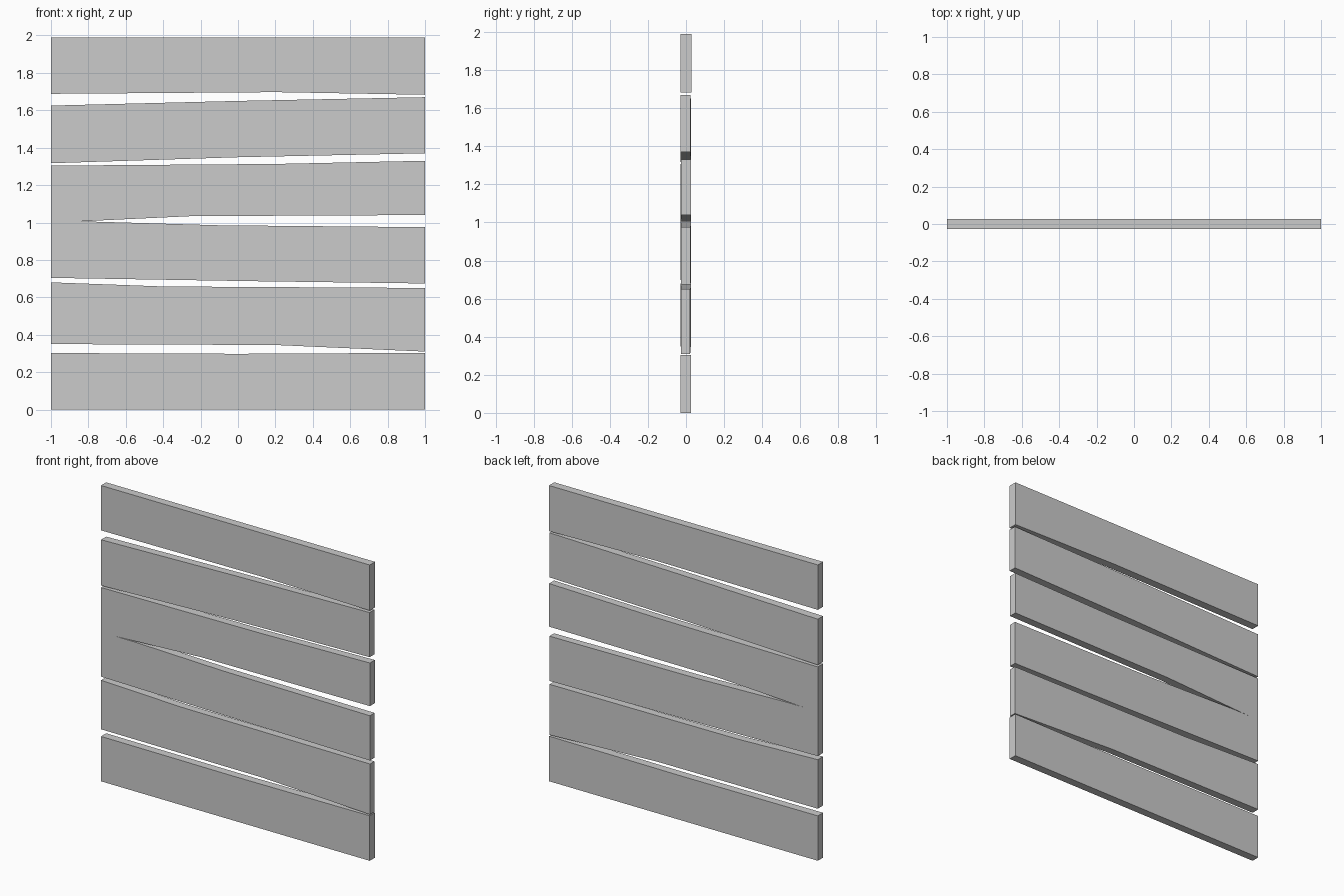
import bpy, bmesh

if "Cube" in bpy.data.objects:
    bpy.data.objects.remove(bpy.data.objects["Cube"])

# Each plank: bottom edge (x, z), top edge (x, z), front y, back y at the right end
PLANKS = [
    ([(-1, 0), (1, 0)], [(-1, .302), (0, .298), (1, .303)], -.028, .027),
    ([(-1, .35), (.2, .345), (1, .31)], [(-1, .68), (-.4, .658), (1, .65)], -.025, .022),
    ([(-1, .704), (.1, .686), (1, .674)], [(-1, 1.005), (-.75, 1.004), (-.1, .985), (1, .975)], -.026, .024),
    ([(-1, 1.002), (-.85, 1.006), (-.25, 1.034), (1, 1.04)], [(-1, 1.304), (.2, 1.313), (1, 1.33)], -.026, .027),
    ([(-1, 1.317), (0, 1.349), (1, 1.37)], [(-1, 1.625), (0, 1.65), (1, 1.67)], -.028, .023),
    ([(-1, 1.688), (.2, 1.697), (1, 1.683)], [(-1, 1.99), (1, 1.99)], -.028, .028),
]


def plank(name, bottom, top, front, back):
    bm = bmesh.new()
    outline = bottom + top[::-1]

    # thickness drifts slightly from the left end to the right end
    def side(y_left, y_right):
        return [bm.verts.new((x, y_left + (y_right - y_left) * (x + 1) / 2, z))
                for x, z in outline]

    f, b = side(-.028, front), side(.027, back)
    bm.faces.new(f)
    bm.faces.new(b[::-1])
    n = len(outline)
    for i in range(n):
        j = (i + 1) % n
        bm.faces.new((f[i], b[i], b[j], f[j]))
    bmesh.ops.recalc_face_normals(bm, faces=bm.faces)
    mesh = bpy.data.meshes.new(name)
    bm.to_mesh(mesh)
    bm.free()
    bpy.context.collection.objects.link(bpy.data.objects.new(name, mesh))


# Stack of uneven wooden planks
for i, data in enumerate(PLANKS):
    plank(f"plank_{i + 1}", *data)
